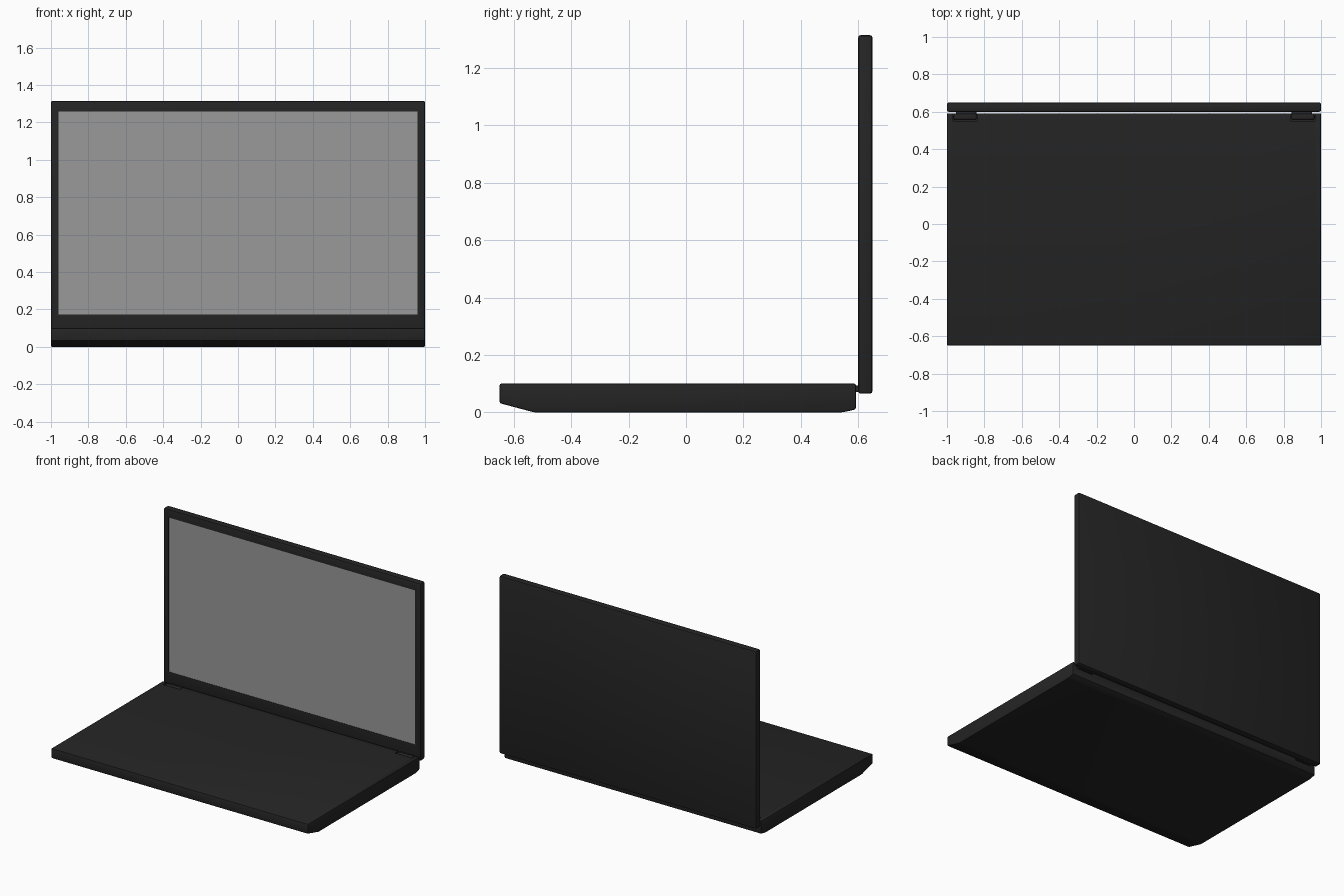
import bpy, bmesh
from mathutils import Vector

if "Cube" in bpy.data.objects:
    bpy.data.objects.remove(bpy.data.objects["Cube"])


def material(name, rgb):
    m = bpy.data.materials.new(name)
    m.diffuse_color = (*rgb, 1)
    m.use_nodes = True
    m.node_tree.nodes["Principled BSDF"].inputs["Base Color"].default_value = m.diffuse_color
    return m


DARK = material("dark_shell", (0.018, 0.018, 0.018))
GREY = material("screen_grey", (0.32, 0.32, 0.32))


def finish(name, bm, mat):
    bmesh.ops.recalc_face_normals(bm, faces=bm.faces[:])
    me = bpy.data.meshes.new(name)
    bm.to_mesh(me)
    bm.free()
    ob = bpy.data.objects.new(name, me)
    bpy.context.collection.objects.link(ob)
    if mat:
        me.materials.append(mat)
    return ob


def prism(points, x0, x1, bevel=0, segments=2):
    """Extrude a y-z profile along x, with rounded edges."""
    bm = bmesh.new()
    face = bm.faces.new([bm.verts.new((x0, y, z)) for y, z in points])
    ext = bmesh.ops.extrude_face_region(bm, geom=[face])["geom"]
    moved = [v for v in ext if isinstance(v, bmesh.types.BMVert)]
    bmesh.ops.translate(bm, verts=moved, vec=(x1 - x0, 0, 0))
    bmesh.ops.recalc_face_normals(bm, faces=bm.faces[:])
    if bevel:
        bmesh.ops.bevel(bm, geom=bm.edges[:], offset=bevel, segments=segments,
                        profile=0.5, affect='EDGES')
    return bm


def rect(y0, y1, z0, z1):
    return [(y0, z0), (y1, z0), (y1, z1), (y0, z1)]


def smooth(ob):
    bpy.ops.object.select_all(action='DESELECT')
    ob.select_set(True)
    bpy.context.view_layer.objects.active = ob
    bpy.ops.object.shade_smooth_by_angle(angle=0.6)


# keyboard base with sloped underside edges
base_profile = [(-0.65, 0.032), (-0.53, 0), (0.545, 0), (0.592, 0.01),
                (0.592, 0.1), (-0.65, 0.1)]
base = finish("base", prism(base_profile, -1, 1, 0.006), DARK)

# lid, with a shallow recess for the screen
bm = prism(rect(0.6, 0.65, 0.065, 1.315), -1, 1, 0.009)
front = max((f for f in bm.faces if f.normal.y < -0.99), key=lambda f: f.calc_area())
for depth in (0, 0.003):
    bmesh.ops.inset_region(bm, faces=[front], thickness=0.0005)
    for v in front.verts:
        v.co = Vector((0.96 if v.co.x > 0 else -0.96, 0.6 + depth,
                       1.258 if v.co.z > 0.7 else 0.172))
lid = finish("lid", bm, DARK)

# screen panel
bm = bmesh.new()
bm.faces.new([bm.verts.new((x, 0.602, z)) for x, z in
              ((-0.96, 0.172), (0.96, 0.172), (0.96, 1.258), (-0.96, 1.258))])
finish("screen", bm, GREY)

# hinges: slot in the base, barrel, and arm reaching the lid
for side, label in ((-1, "left"), (1, "right")):
    a, b = sorted((side * 0.838, side * 0.968))
    cutter = finish(label + "_slot_cutter",
                    prism(rect(0.55, 0.7, 0.062, 0.2), a, b), None)
    cutter.hide_render = True
    cutter.hide_set(True)
    cut = base.modifiers.new("hinge_slot", 'BOOLEAN')
    cut.object = cutter
    cut.solver = 'EXACT'

    a, b = sorted((side * 0.842, side * 0.964))
    smooth(finish(label + "_hinge_barrel",
                  prism(rect(0.556, 0.59, 0.066, 0.1), a, b, 0.01, 3), DARK))
    a, b = sorted((side * 0.842, side * 0.952))
    smooth(finish(label + "_hinge_arm",
                  prism(rect(0.575, 0.612, 0.07, 0.094), a, b, 0.005), DARK))

smooth(base)
smooth(lid)
